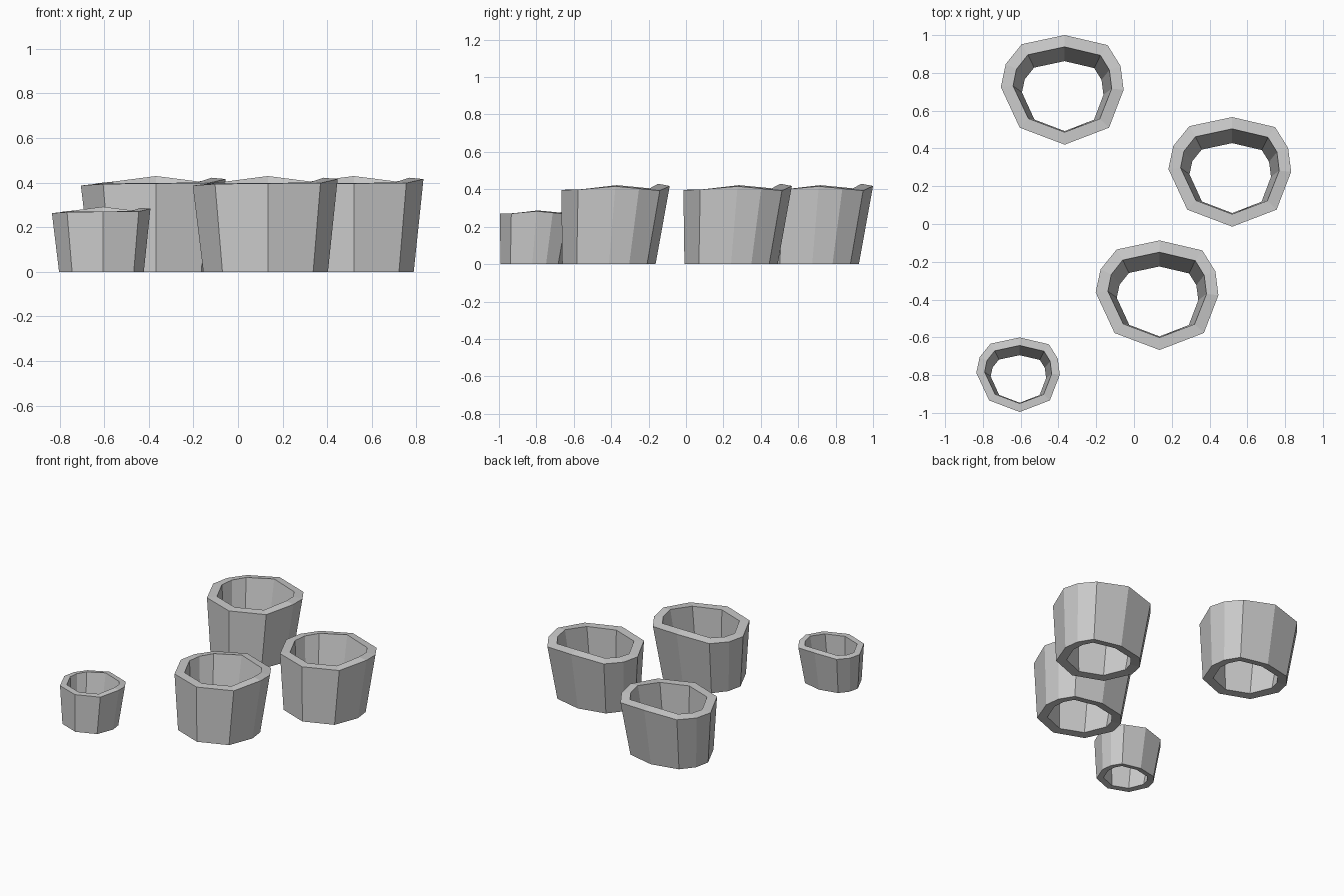
import bpy

if "Cube" in bpy.data.objects:
    bpy.data.objects.remove(bpy.data.objects["Cube"])

# Outer rim outline (x, y, z), an uneven ten-sided ring
RIM = [(0, .29, .418), (.227, .237, .393), (.296, .126, .404), (.312, 0, .416),
       (.235, -.2, .398), (0, -.29, .397), (-.238, -.2, .394), (-.338, .015, .387),
       (-.312, .137, .388), (-.227, .242, .392)]
TAPER, BASE_SHIFT, WALL = .86, -.035, .062


def cup(name, x, y, s):
    """Open tapered tube with a thick wall; the base is a smaller, shifted rim."""
    n = len(RIM)
    base = [(px * TAPER * s, (py * TAPER + BASE_SHIFT) * s, 0) for px, py, _ in RIM]
    top = [(px * s, py * s, pz * s) for px, py, pz in RIM]
    # outline runs clockwise, so this winding faces outward
    faces = [(i, i + n, (i + 1) % n + n, (i + 1) % n) for i in range(n)]
    mesh = bpy.data.meshes.new(name)
    mesh.from_pydata(base + top, [], faces)
    ob = bpy.data.objects.new(name, mesh)
    bpy.context.collection.objects.link(ob)
    ob.location = (x, y, 0)
    wall = ob.modifiers.new("wall", 'SOLIDIFY')
    wall.thickness = WALL * s
    wall.offset = -1
    wall.use_even_offset = True


# Three large cups and one small cup
cup("back_cup", -.367, .71, 1)
cup("right_cup", .52, .276, 1)
cup("front_cup", .135, -.377, 1)
cup("small_cup", -.605, -.798, .68)
